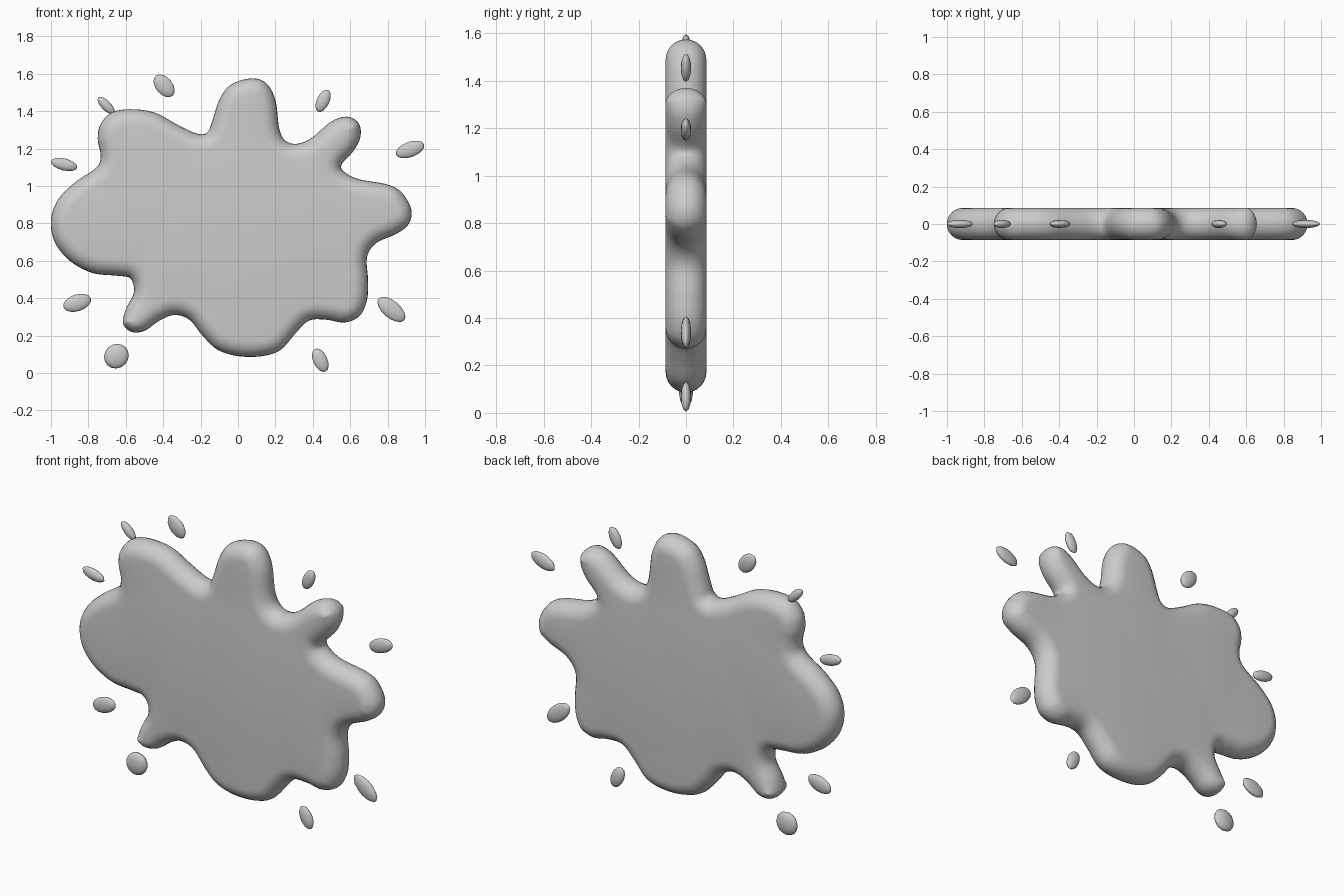
import bpy, bmesh, math
from mathutils import Vector

if "Cube" in bpy.data.objects:
    bpy.data.objects.remove(bpy.data.objects["Cube"])

HALF = 0.086   # half thickness of the splat
SUB = 5        # spline samples per outline point
STEPS = 6      # rounding rings per side

# outline, clockwise from the top lobe (x, z)
OUTLINE = [
    (.07, 1.575), (.15, 1.55), (.20, 1.46), (.22, 1.31), (.25, 1.245), (.31, 1.225),
    (.39, 1.255), (.50, 1.345), (.585, 1.37), (.645, 1.335), (.655, 1.265), (.62, 1.19),
    (.553, 1.112), (.575, 1.07), (.65, 1.035), (.79, 1.01), (.87, .97), (.925, .88),
    (.915, .80), (.85, .745), (.74, .695), (.69, .62), (.695, .50), (.69, .39),
    (.65, .305), (.57, .27), (.47, .285), (.38, .28), (.31, .215), (.23, .125),
    (.13, .09), (0, .09), (-.11, .125), (-.19, .20), (-.26, .285), (-.34, .31),
    (-.42, .28), (-.50, .225), (-.57, .22), (-.615, .265), (-.60, .34), (-.557, .43),
    (-.575, .505), (-.65, .52), (-.78, .535), (-.90, .60), (-.98, .70), (-1.0, .82),
    (-.96, .93), (-.87, 1.02), (-.755, 1.10), (-.735, 1.165), (-.75, 1.25),
    (-.735, 1.33), (-.67, 1.395), (-.56, 1.41), (-.44, 1.39), (-.32, 1.325),
    (-.22, 1.28), (-.165, 1.285), (-.14, 1.34), (-.10, 1.46), (-.04, 1.54)]

# droplets: x, z, half length, half width, angle
DROPS = [
    (-.395, 1.535, .070, .045, -50), (-.705, 1.43, .060, .026, -45),
    (-.93, 1.115, .072, .032, -14), (-.86, .375, .077, .045, 18),
    (-.65, .09, .068, .064, 45), (.44, .068, .067, .038, -65),
    (.82, .34, .090, .046, -40), (.92, 1.195, .080, .041, 20),
    (.455, 1.455, .064, .034, 65)]


def smooth_outline(pts):
    P, out = [Vector(p) for p in pts], []
    n = len(P)
    for i in range(n):
        a, b, c, d = (P[(i + k) % n] for k in (-1, 0, 1, 2))
        for s in range(SUB):
            t = s / SUB
            out.append(.5 * (2 * b + (c - a) * t + (2 * a - 5 * b + 4 * c - d) * t * t
                             + (3 * b - a - 3 * c + d) * t ** 3))
    return out


def finish(bm, name):
    bmesh.ops.recalc_face_normals(bm, faces=bm.faces)
    me = bpy.data.meshes.new(name)
    bm.to_mesh(me)
    bm.free()
    for p in me.polygons:
        p.use_smooth = True
    ob = bpy.data.objects.new(name, me)
    bpy.context.collection.objects.link(ob)
    return ob


# splat body: outline inset along a rounded edge, limited where lobes are narrow
pts = smooth_outline(OUTLINE)
N = len(pts)
normals, inset = [], []
for i in range(N):
    t = (pts[(i + 1) % N] - pts[i - 1]).normalized()
    normals.append(Vector((t.y, -t.x)))
for p, n in zip(pts, normals):
    r = HALF
    for q in pts:
        d = q - p
        if d.dot(n) > 1e-6:
            r = min(r, .88 * d.length_squared / (2 * d.dot(n)))
    inset.append(r)
for _ in range(4):
    inset = [min(inset[i], (inset[i - 1] + inset[i] + inset[(i + 1) % N]) / 3)
             for i in range(N)]

bm = bmesh.new()
rings = []
for k in range(-STEPS, STEPS + 1):
    a = k / STEPS * math.pi / 2
    ring = []
    for p, n, w in zip(pts, normals, inset):
        q = p + n * w * (1 - math.cos(a))
        ring.append(bm.verts.new((q.x, HALF * math.sin(a), q.y)))
    rings.append(ring)
for r0, r1 in zip(rings, rings[1:]):
    for i in range(N):
        j = (i + 1) % N
        bm.faces.new((r0[i], r0[j], r1[j], r1[i]))
caps = [bm.faces.new(rings[0]), bm.faces.new(rings[-1])]
bmesh.ops.recalc_face_normals(bm, faces=bm.faces)
bmesh.ops.triangulate(bm, faces=caps)
finish(bm, "splat_body")

# flying droplets
for i, (x, z, l, w, ang) in enumerate(DROPS):
    bm = bmesh.new()
    bmesh.ops.create_uvsphere(bm, u_segments=12, v_segments=8, radius=1)
    ob = finish(bm, f"droplet_{i + 1}")
    ob.location = (x, 0, z)
    ob.scale = (l, .03 if i == 4 else .022, w)
    ob.rotation_euler = (0, -math.radians(ang), 0)
